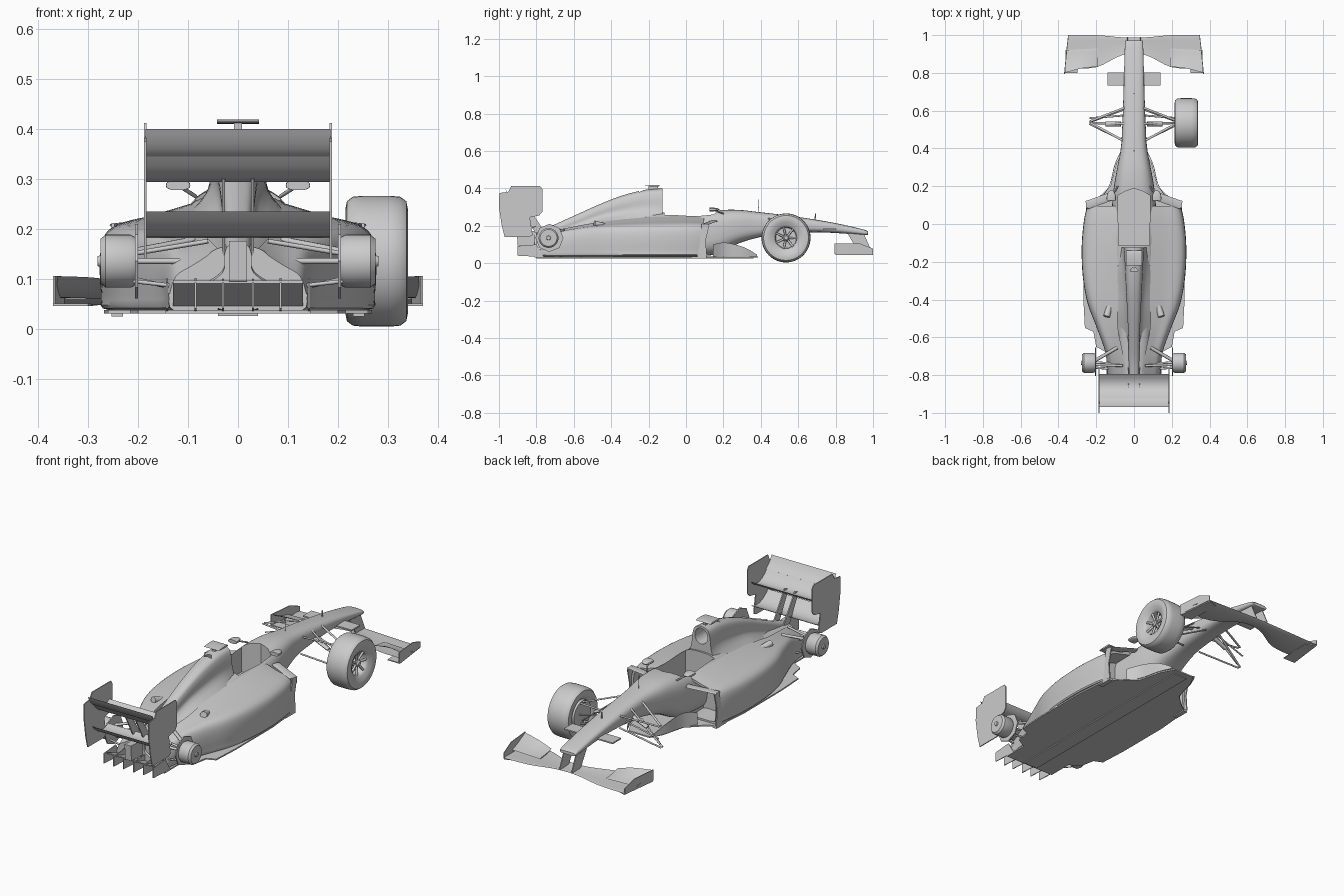
import bpy, bmesh, math
from mathutils import Vector as V

if "Cube" in bpy.data.objects:
    bpy.data.objects.remove(bpy.data.objects["Cube"])

def shade(me, angle):
    me.polygons.foreach_set("use_smooth", [True] * len(me.polygons))
    me.set_sharp_from_angle(angle=math.radians(angle))

def make(name, verts, faces, angle=35, inlet=None):
    bm = bmesh.new()
    vs = [bm.verts.new(v) for v in verts]
    fs = [bm.faces.new([vs[i] for i in f]) for f in faces]
    bmesh.ops.recalc_face_normals(bm, faces=bm.faces)
    if inlet:  # recess the front cap
        cap = fs[-2]
        bmesh.ops.inset_region(bm, faces=[cap], thickness=.012)
        bmesh.ops.inset_region(bm, faces=[cap], thickness=.004, depth=-inlet)
    me = bpy.data.meshes.new(name)
    bm.to_mesh(me)
    bm.free()
    shade(me, angle)
    ob = bpy.data.objects.new(name, me)
    bpy.context.collection.objects.link(ob)
    return ob

def spline(pts, n):
    pts, out = [V(p) for p in pts], []
    for i in range(len(pts) - 1):
        a, b, c, d = pts[max(i - 1, 0)], pts[i], pts[i + 1], pts[min(i + 2, len(pts) - 1)]
        for k in range(n):
            t = k / n
            out.append(.5 * (2 * b + (c - a) * t + (2 * a - 5 * b + 4 * c - d) * t * t
                             + (3 * b - a - 3 * c + d) * t ** 3))
    return out + [pts[-1]]

def loft(name, rings, n=5, angle=35, inlet=None):
    cols = [spline(c, n) for c in zip(*rings)]
    m, rows = len(cols), len(cols[0])
    verts = [cols[j][i] for i in range(rows) for j in range(m)]
    faces = [(i * m + j, i * m + (j + 1) % m, (i + 1) * m + (j + 1) % m, (i + 1) * m + j)
             for i in range(rows - 1) for j in range(m)]
    faces += [list(range(m)), list(range((rows - 1) * m, rows * m))]
    return make(name, verts, faces, angle, inlet)

def prism(name, pts, axis, a, b):
    def at(p, h):
        q = list(p)
        q.insert(axis, h)
        return q
    n = len(pts)
    verts = [at(p, a) for p in pts] + [at(p, b) for p in pts]
    faces = [(i, (i + 1) % n, n + (i + 1) % n, n + i) for i in range(n)]
    return make(name, verts, faces + [list(range(n)), list(range(n, 2 * n))])

def box(name, x0, x1, y0, y1, z0, z1):
    return prism(name, [(x0, y0), (x1, y0), (x1, y1), (x0, y1)], 2, z0, z1)

def rod(name, a, b, r, flat=1.0, sides=10):
    a, b = V(a), V(b)
    d = (b - a).normalized()
    u = d.cross(V((0, 0, 1))).normalized() if abs(d.z) < .99 else V((1, 0, 0))
    w = u.cross(d)
    ang = [2 * math.pi * k / sides for k in range(sides)]
    return loft(name, [[p + u * r * math.cos(t) + w * r * flat * math.sin(t) for t in ang]
                       for p in (a, b)], 1, 50)

def lathe(name, prof, y, z, steps=48):  # profile (x, r) around a sideways axle
    return loft(name, [[(x, y + r * math.cos(2 * math.pi * k / steps),
                         z + r * math.sin(2 * math.pi * k / steps)) for k in range(steps)]
                       for x, r in prof], 1)

def wing(name, spans, th=.005):  # span: x, lead y, lead z, trail y, trail z, camber
    ts, rings = [0, .04, .15, .3, .5, .7, .88, 1], []
    for x, y0, z0, y1, z1, c in spans:
        pt = lambda t, s: (x, y0 + (y1 - y0) * t, z0 + (z1 - z0) * t - 4 * c * t * (1 - t)
                           + s * th * 2 * math.sqrt(t) * (1 - t))
        rings.append([pt(t, 1) for t in ts] + [pt(t, -1) for t in ts[-2:0:-1]])
    return loft(name, rings, 4, 50)

def cut(ob, cutter):
    mod = ob.modifiers.new("cut", 'BOOLEAN')
    mod.operation, mod.object, mod.solver = 'DIFFERENCE', cutter, 'EXACT'
    me = bpy.data.meshes.new_from_object(ob.evaluated_get(bpy.context.evaluated_depsgraph_get()))
    ob.modifiers.clear()
    ob.data = me
    shade(me, 35)
    bpy.data.objects.remove(cutter)

# Nose and tub: superellipse sections (y, half width, bottom, top)
def oval(y, w, zb, zt, n=3.0, m=36):
    f = lambda v: math.copysign(abs(v) ** (2 / n), v)
    return [(w * f(math.cos(2 * math.pi * k / m)), y,
             (zb + zt) / 2 + (zt - zb) / 2 * f(math.sin(2 * math.pi * k / m))) for k in range(m)]

tub = loft("nose_and_tub", [oval(*s) for s in [
    (.972, .043, .152, .168), (.95, .048, .15, .18), (.82, .052, .16, .21), (.68, .056, .165, .235),
    (.52, .062, .155, .258), (.4, .07, .14, .272), (.28, .092, .105, .285), (.17, .11, .05, .283),
    (.05, .118, .036, .268), (-.1, .12, .036, .272), (-.3, .115, .036, .25), (-.55, .095, .036, .2),
    (-.8, .07, .036, .165)]])
half = [(.085, .15), (.082, -.115), (-.082, -.115), (-.085, .15), (-.05, .172), (0, .188), (.05, .172)]
cut(tub, prism("cockpit_cutter", half, 2, .13, .45))

# Engine cover: bell sections (y, base width, top width, base z, top z)
def bell(y, wb, wt, zb, zt):
    h = zt - zb
    side = spline([(wb, y, zb), (wb * .8, y, zb + .12 * h), (wt * 1.15, y, zb + .45 * h),
                   (wt, y, zb + .75 * h), (wt * .72, y, zb + .94 * h), (0, y, zt)], 4)
    return side + [V((-p.x, p.y, p.z)) for p in side[-2::-1]]

cover = loft("engine_cover", [bell(*s) for s in [
    (-.125, .1, .05, .2, .4), (-.22, .13, .047, .2, .392), (-.34, .145, .042, .19, .362),
    (-.46, .14, .036, .18, .316), (-.6, .12, .03, .14, .253), (-.72, .11, .028, .1, .2),
    (-.81, .11, .028, .06, .172)]])
ell = [(.037 * math.cos(k * math.pi / 12), .348 + .041 * math.sin(k * math.pi / 12)) for k in range(24)]
cut(cover, prism("airbox_cutter", ell, 1, -.25, -.05))
wing("camera_pod", [(x, -.14, .414, -.22, .414, 0) for x in (-.042, .042)], .006)
box("camera_mount", -.008, .008, -.2, -.15, .39, .413)

# Floor, plank and diffuser
right = [(.06, .385), (.095, .32), (.125, .2), (.2, .13), (.25, .1), (.268, -.1), (.268, -.4),
         (.26, -.55), (.215, -.57), (.2, -.65), (.145, -.68), (.145, -.81)]
prism("floor", right + [(-x, y) for x, y in right[::-1]], 2, .03, .037)
box("plank", -.04, .04, -.8, .36, .025, .031)
prism("diffuser_roof", [(-.79, .04), (-.89, .09), (-.89, .096), (-.79, .06)], 0, -.13, .13)
for x in (-.142, -.085, -.03, .03, .085, .142):
    prism("diffuser_fin", [(-.76, .033), (-.9, .04), (-.9, .092), (-.8, .1)], 0, x - .002, x + .002)
prism("rear_crash_box", [(-.78, .09), (-.9, .095), (-.905, .175), (-.78, .17)], 0, -.018, .018)

# Front wing centre
wing("front_wing_main", [(s * x, 1.0 - d, z, y, z + .008, .006) for s, x, d, z, y in [
    (-1, .348, 0, .052, .825), (-1, .2, 0, .056, .83), (-1, .06, .012, .068, .895),
    (1, .06, .012, .068, .895), (1, .2, 0, .056, .83), (1, .348, 0, .052, .825)]], .005)

# Rear wing planes
for n, y0, z0, y1, z1, c in [("rear_wing_main", -.795, .325, -.925, .345, .038),
                             ("rear_wing_flap", -.918, .345, -.968, .4, .01),
                             ("rear_beam_wing", -.80, .2, -.935, .235, .03)]:
    wing(n, [(x, y0, z0, y1, z1, c) for x in (-.185, .185)])

def pod(y, w, zs, zi, xi=.085):
    p = [(xi, .036), (w * .93, .036), (w, .07), (w, zs - .04), (w * .9, zs),
         (w * .55 + xi * .25, zs * .55 + zi * .45), (xi, zi)]
    return spline([(x, y, z) for x, z in p], 4)

# Everything that exists on both sides
for s in (1, -1):
    X = lambda *p: (s * p[0], p[1], p[2])
    loft("sidepod", [[X(*p) for p in pod(*q)] for q in [
        (.095, .245, .205, .245), (.02, .262, .207, .252), (-.12, .274, .206, .252),
        (-.28, .268, .203, .24), (-.42, .243, .197, .225), (-.55, .195, .185, .205),
        (-.68, .15, .16, .18, .06), (-.8, .138, .105, .16, .04)]], inlet=.1)
    # sidepod vanes and bargeboard
    prism("pod_vane", [(.06, .035), (.112, .035), (.105, .12), (.125, .205), (.085, .212)],
          0, s * .247, s * .253)
    rod("pod_vane_bridge", X(.25, .1, .207), X(.11, .15, .225), .022, .15)
    box("floor_skid", s * .23, s * .253, .03, .11, .024, .036)
    path = spline([(.07, .38, .045), (.1, .31, .085), (.125, .21, .11), (.165, .145, .1)], 5)
    ring = [[X(p.x + o, p.y, z) for o, z in ((0, .035), (.004, .035), (.004, p.z), (0, p.z))] for p in path]
    loft("bargeboard", ring, 1)
    # mirrors, exhausts, nose fins
    loft("mirror", [oval(.0, a, -a * .45, a * .45, 2.6, 16) and
                    [X(.12 + q[0], y, .287 + q[2]) for q in oval(0, a, -a * .4, a * .4, 2.6, 16)]
                    for y, a in ((.125, .024), (.15, .024), (.17, .015), (.178, .005))], 3)
    rod("mirror_stalk", X(.115, .15, .284), X(.085, .2, .265), .004)
    rod("exhaust", X(.125, -.42, .195), X(.145, -.49, .213), .017, .9, 16)
    box("nose_fin", s * .04, s * .14, .733, .802, .178, .185)
    # front wing ends
    wing("front_wing_flap", [X(.19, .93, .062, .832, .078, .004), X(.27, .925, .062, .825, .1, .008),
                             X(.362, .92, .062, .8, .105, .008)] and
         [(s * .19, .93, .062, .832, .078, .004), (s * .27, .925, .062, .825, .1, .008),
          (s * .362, .92, .062, .802, .105, .008)], .003)
    loft("front_endplate", [[(s * (x + o), y, z) for o, z in ((0, .05), (.004, .05), (.004, t), (0, t))]
                            for x, y, t in ((.345, 1.0, .078), (.353, .93, .105), (.366, .795, .105))], 1)
    prism("front_footplate", [(s * .29, .98), (s * .345, 1.0), (s * .37, .8), (s * .3, .8)], 2, .045, .05)
    prism("front_wing_pylon", [(.86, .165), (.95, .16), (.99, .07), (.915, .072)], 0, s * .032, s * .037)
    # rear wing ends and struts
    prism("rear_endplate", [(-1, .3), (-.998, .375), (-.95, .382), (-.935, .412), (-.78, .412),
                            (-.768, .395), (-.768, .275), (-.785, .255), (-.835, .245), (-.82, .15),
                            (-.84, .14), (-.97, .14), (-.985, .2)], 0, s * .183, s * .188)
    prism("rear_wing_strut", [(-.75, .16), (-.8, .15), (-.88, .3), (-.85, .31)], 0, s * .026, s * .032)
    # rear hub drum and octagonal duct plate
    lathe("rear_hub", [(s * .2, .045), (s * .215, .053), (s * .265, .053), (s * .275, .045), (s * .275, .012),
                       (s * .281, .01)], -.735, .135, 32)
    lathe("rear_duct_plate", [(s * .2, .075), (s * .206, .075)], -.73, .135, 8)
    # suspension arms: (inner, outer, radius)
    for a, b, r in [((.05, .615, .23), (.23, .545, .195), .006), ((.055, .44, .24), (.23, .535, .195), .006),
                    ((.045, .61, .165), (.235, .54, .085), .006), ((.05, .44, .15), (.235, .53, .085), .006),
                    ((.05, .53, .24), (.225, .535, .1), .006), ((.05, .575, .19), (.235, .56, .14), .005)]:
        rod("front_wishbone", X(*a), X(*b), r, .6)
    rod("front_steering_link", X(.07, .53, .2), X(.15, .53, .165), .013, .6)
    for a, b, r in [((.09, -.655, .178), (.21, -.725, .155), .009), ((.06, -.75, .175), (.21, -.745, .15), .007),
                    ((.06, -.745, .135), (.22, -.735, .135), .009), ((.1, -.66, .075), (.21, -.725, .1), .006),
                    ((.08, -.77, .08), (.21, -.76, .095), .006)]:
        rod("rear_wishbone", X(*a), X(*b), r, .7)

# Front wheel (one side only)
C = (.535, .135)
lathe("front_tyre", [(.235, .07), (.222, .085), (.215, .105), (.218, .12), (.23, .129), (.25, .131), (.305, .131),
                     (.325, .129), (.337, .12), (.34, .105), (.336, .085), (.328, .07), (.325, .063),
                     (.318, .058), (.28, .054)], *C)
lathe("front_brake_drum", [(.22, .07), (.24, .072), (.285, .055), (.286, .02)], *C)
lathe("front_wheel_nut", [(.28, .018), (.318, .016), (.325, .01)], *C, 16)
for k in range(7):
    t = 2 * math.pi * k / 7
    rod("wheel_spoke", (.308, C[0] + .012 * math.cos(t), C[1] + .012 * math.sin(t)),
        (.318, C[0] + .06 * math.cos(t), C[1] + .06 * math.sin(t)), .006)

# Aerials
rod("aerial", (0, .39, .26), (0, .385, .34), .0015)
rod("pitot_tube", (0, .69, .225), (0, .692, .265), .003)
